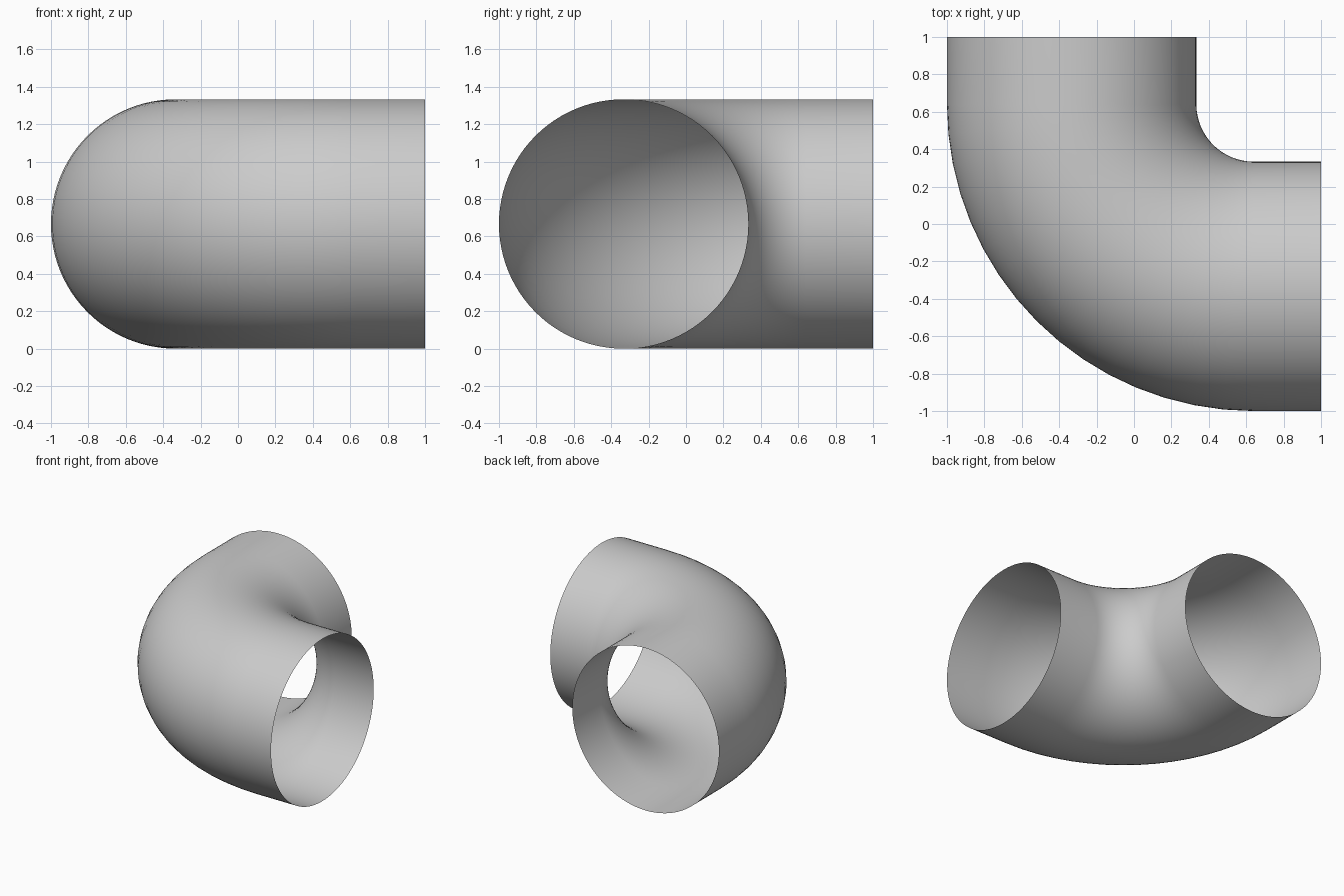
import bpy, bmesh
from math import sin, cos, pi

if "Cube" in bpy.data.objects:
    bpy.data.objects.remove(bpy.data.objects["Cube"])

R = 2 / 3        # tube radius
C = 0.64         # bend centre in x and y
B = C + 1 / 3    # bend radius of the centre line
SIDES, STEPS = 96, 16

# Centre line stations: position and outward direction from the bend centre
stations = [((-1 / 3, 1.0), (-1.0, 0.0))]
for i in range(STEPS + 1):
    a = pi + i / STEPS * pi / 2
    stations.append(((C + B * cos(a), C + B * sin(a)), (cos(a), sin(a))))
stations.append(((1.0, -1 / 3), (0.0, -1.0)))

# Sweep a circle through the stations, open at both ends
bm = bmesh.new()
rings = []
for (x, y), (dx, dy) in stations:
    ring = []
    for k in range(SIDES):
        t = 2 * pi * k / SIDES
        ring.append(bm.verts.new((x + dx * R * cos(t), y + dy * R * cos(t), R + R * sin(t))))
    rings.append(ring)
for a, b in zip(rings, rings[1:]):
    for k in range(SIDES):
        n = (k + 1) % SIDES
        bm.faces.new((a[k], b[k], b[n], a[n]))
bm.normal_update()

# Make sure the faces point outwards
f = bm.faces[:][0] if len(bm.faces) else None
if f.normal.x > 0:
    bmesh.ops.reverse_faces(bm, faces=bm.faces[:])

mesh = bpy.data.meshes.new("pipe_elbow")
bm.to_mesh(mesh)
bm.free()
elbow = bpy.data.objects.new("pipe_elbow", mesh)
bpy.context.collection.objects.link(elbow)
for p in mesh.polygons:
    p.use_smooth = True
